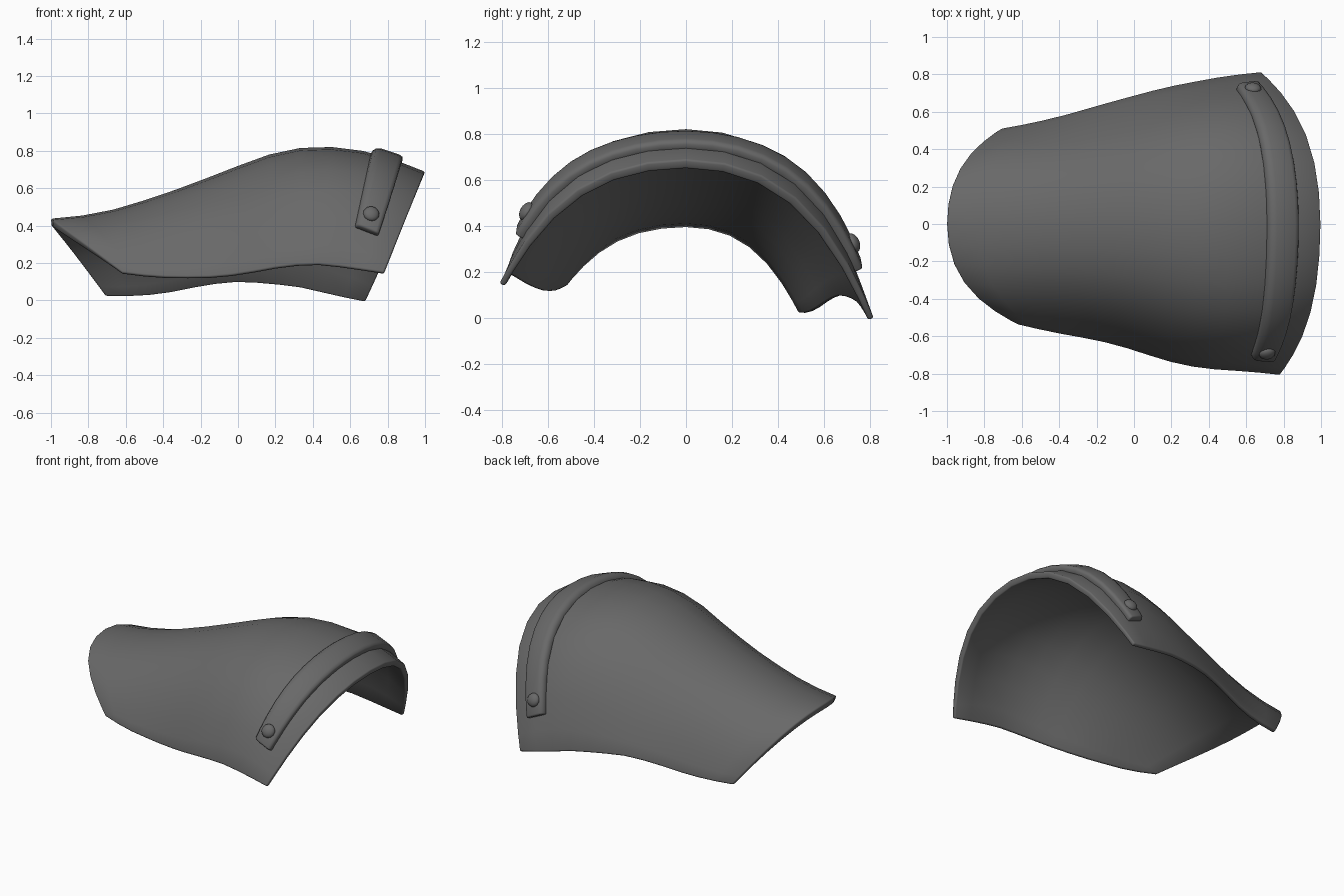
import bpy, math
from mathutils import Vector

if "Cube" in bpy.data.objects:
    bpy.data.objects.remove(bpy.data.objects["Cube"])

steel = bpy.data.materials.new("dark_steel")
steel.diffuse_color = (0.14, 0.14, 0.14, 1)
steel.use_nodes = True
steel.node_tree.nodes["Principled BSDF"].inputs["Base Color"].default_value = steel.diffuse_color

# Lengthwise guide curves (y, z): crown, front edge and back edge
RZ = [.437, .466, .535, .622, .719, .802, .82, .78, .688]
AY = [-.54, -.58, -.612, -.65, -.705, -.755, -.78, -.792, -.81]
AZ = [.15, .13, .125, .13, .155, .185, .195, .175, .15]
BY = [.512, .545, .587, .637, .685, .73, .765, .795, .815]
BZ = [.03, .03, .05, .085, .105, .095, .075, .035, 0]


def spline(vals, t):
    """Smooth interpolation of evenly spaced values, t in 0..1."""
    f = t * (len(vals) - 1)
    i = max(0, min(int(f), len(vals) - 2))
    s = f - i
    p1, p2 = vals[i], vals[i + 1]
    p0 = vals[i - 1] if i > 0 else 2 * p1 - p2
    p3 = vals[i + 2] if i + 2 < len(vals) else 2 * p2 - p1
    return .5 * (2 * p1 + (p2 - p0) * s + (2 * p0 - 5 * p1 + 4 * p2 - p3) * s * s
                 + (3 * p1 - p0 - 3 * p2 + p3) * s ** 3)


def surface(t, w):
    """Point on the plate: t runs along it, w from front edge (-1) to back edge (1)."""
    if w < 0:
        edge = Vector((-.62 + 1.4 * t, spline(AY, t), spline(AZ, t)))
    else:
        edge = Vector((-.71 + 1.39 * t, spline(BY, t), spline(BZ, t)))
    crown = Vector((-1 + 2 * t, 0, spline(RZ, t)))
    a = abs(w)
    plain = .55 * a ** 2 + .45 * a ** 4
    full = .4 * a ** 2 + .6 * a ** 6
    # The section is fuller around the strap
    k = max(0, min(.65, 2.2 * (t - .5), 5 * (1 - t)))
    p = crown.lerp(edge, plain + (full - plain) * k)
    p.y = a * edge.y
    return p


def normal(t, w):
    e = .004
    du = surface(t + e, w) - surface(t - e, w)
    dv = surface(t, w + e) - surface(t, w - e)
    return du.cross(dv).normalized()


def make(name, verts, faces):
    mesh = bpy.data.meshes.new(name)
    mesh.from_pydata(verts, [], faces)
    mesh.materials.append(steel)
    ob = bpy.data.objects.new(name, mesh)
    bpy.context.collection.objects.link(ob)
    return ob


def finish(ob, angle):
    bpy.ops.object.select_all(action='DESELECT')
    ob.select_set(True)
    bpy.context.view_layer.objects.active = ob
    bpy.ops.object.convert(target='MESH')
    bpy.ops.object.shade_smooth_by_angle(angle=math.radians(angle))


def grid_faces(rows, cols):
    return [(i * cols + j, (i + 1) * cols + j, (i + 1) * cols + j + 1, i * cols + j + 1)
            for i in range(rows - 1) for j in range(cols - 1)]


# Curved plate, thickened inward (thinner at the long edges) with a softened rim
NT, NW = 13, 15
ws = [math.sin(math.pi / 2 * .92 * (2 * j / (NW - 1) - 1)) / math.sin(math.pi / 2 * .92)
      for j in range(NW)]
plate = make("plate", [surface(i / (NT - 1), w) for i in range(NT) for w in ws],
             grid_faces(NT, NW))
group = plate.vertex_groups.new(name="thickness")
for i in range(NT):
    for j, w in enumerate(ws):
        group.add([i * NW + j], 1 - .4 * w ** 4, 'REPLACE')
solid = plate.modifiers.new("thickness", 'SOLIDIFY')
solid.thickness, solid.offset, solid.vertex_group = .043, -1, "thickness"
bevel = plate.modifiers.new("rim", 'BEVEL')
bevel.width, bevel.segments, bevel.limit_method = .009, 2, 'ANGLE'
bevel.angle_limit = math.radians(50)
finish(plate, 60)

# Raised strap with rounded shoulders, following the plate near its wide end
T0, T1 = .86, .937
W_FRONT, W_BACK = .89, .915
profile = [(T0 - .006, -.012), (T0 - .001, .014), (T0 + .006, .029), (T0 + .018, .035),
           (T1 - .012, .035), (T1 - .003, .030), (T1, .018), (T1, -.012)]
S = math.sin(math.radians(75))
strap_ws = [math.sin(math.radians(75) * (j / 9 - 1)) / S * (W_FRONT if j < 9 else W_BACK)
            for j in range(19)]
verts = [surface(t, w) + normal(t, w) * h for w in strap_ws for t, h in profile]
n = len(profile)
faces = [(i * n + j, i * n + (j + 1) % n, (i + 1) * n + (j + 1) % n, (i + 1) * n + j)
         for i in range(18) for j in range(n)]
faces += [tuple(reversed(range(n))), tuple(range(18 * n, 19 * n))]
strap = make("strap", verts, faces)
bevel = strap.modifiers.new("ends", 'BEVEL')
bevel.width, bevel.segments, bevel.limit_method = .01, 2, 'ANGLE'
bevel.angle_limit = math.radians(65)
finish(strap, 60)

# Domed rivets at the strap ends
for name, w in (("front_rivet", -.835), ("back_rivet", .87)):
    t = (T0 + T1) / 2 - .003
    nrm = normal(t, w)
    bpy.ops.mesh.primitive_uv_sphere_add(segments=12, ring_count=8, radius=1,
                                         location=surface(t, w) + nrm * .034)
    rivet = bpy.context.object
    rivet.name = name
    rivet.scale = (.044, .044, .027)
    rivet.rotation_euler = nrm.to_track_quat('Z', 'Y').to_euler()
    rivet.data.materials.append(steel)
    finish(rivet, 60)
